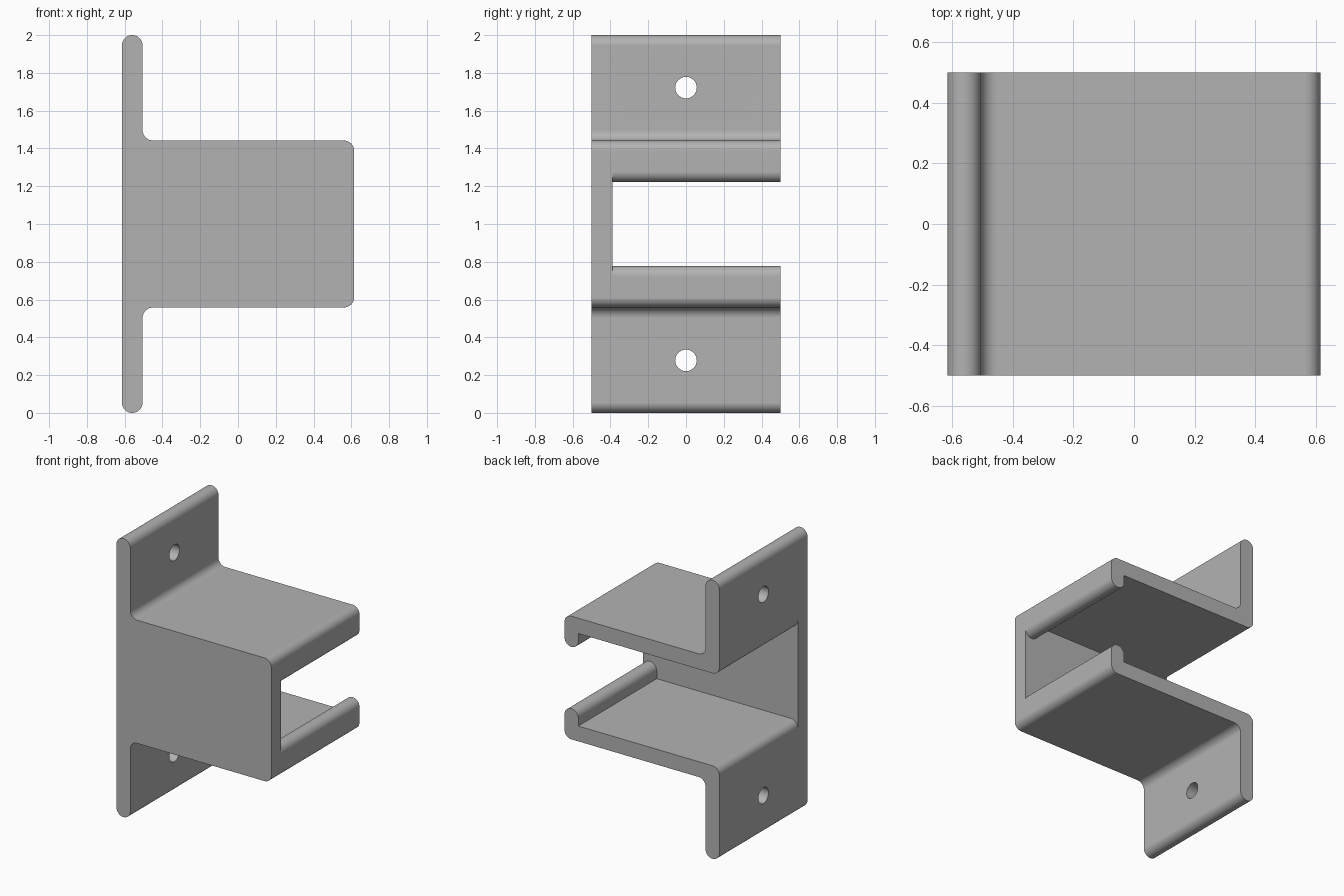
import bpy
import math
from mathutils import Vector

cube = bpy.data.objects.get("Cube")
if cube:
    bpy.data.objects.remove(cube, do_unlink=True)

# Main dimensions: sheet thickness, bend radius and half sizes
T = 0.11
R = T / 2
HX, HY, MID = 0.615, 0.5, 1.0
ARM = 0.442            # outer half height of the channel
SEGMENTS = 10

grey = bpy.data.materials.new("plain_grey")
grey.use_nodes = True
GREY = (0.45, 0.45, 0.45, 1)
grey.diffuse_color = GREY
grey.node_tree.nodes["Principled BSDF"].inputs["Base Color"].default_value = GREY


def rounded(corners):
    """Replace every (x, z, radius) corner by an arc tangent to both edges."""
    points = []
    for i, (x, z, r) in enumerate(corners):
        p = Vector((x, z))
        if r == 0:
            points.append(p)
            continue
        a = (Vector(corners[i - 1][:2]) - p).normalized()
        b = (Vector(corners[(i + 1) % len(corners)][:2]) - p).normalized()
        centre = p + (a + b) * r
        for s in range(SEGMENTS + 1):
            t = s / SEGMENTS * math.pi / 2
            q = centre - b * r * math.cos(t) - a * r * math.sin(t)
            if not points or (q - points[-1]).length > 1e-5:
                points.append(q)
    if (points[0] - points[-1]).length < 1e-5:
        points.pop()
    return points


def mirrored(upper):
    """Complete an upper half profile with its reflection about mid height."""
    lower = [(x, -z, r) for x, z, r in reversed(upper)]
    return rounded(upper + lower)


def extrude(name, profile, y0, y1):
    n = len(profile)
    verts = [(p.x, y, p.y + MID) for y in (y0, y1) for p in profile]
    faces = [tuple(range(n)), tuple(reversed(range(n, 2 * n)))]
    faces += [(i, i + n, (i + 1) % n + n, (i + 1) % n) for i in range(n)]
    mesh = bpy.data.meshes.new(name)
    mesh.from_pydata(verts, [], faces)
    mesh.materials.append(grey)
    obj = bpy.data.objects.new(name, mesh)
    bpy.context.collection.objects.link(obj)
    # Make the normals point outwards
    import bmesh
    bm = bmesh.new()
    bm.from_mesh(mesh)
    bmesh.ops.recalc_face_normals(bm, faces=bm.faces)
    bm.to_mesh(mesh)
    bm.free()
    return obj


# Outer silhouette: mounting flanges and channel body
e = R - 1e-6
bracket = extrude("bracket", mirrored([
    (-HX, 1, e), (-HX + T, 1, e), (-HX + T, ARM, R), (HX, ARM, R),
]), -HY, HY)

# Hollow of the channel, open at the back and between the two lips
hollow = extrude("hollow_cutter", mirrored([
    (-1, ARM - R, 0), (-HX, ARM - R, 0), (-HX, ARM - T, 0),
    (HX - T, ARM - T, 0), (HX - T, ARM - 2 * T, 0),
    (HX, ARM - 2 * T, 0), (HX, ARM - 3 * R, 0), (1, ARM - 3 * R, 0),
]), -HY + T, 1)
bpy.data.objects.remove(hollow, do_unlink=True)


def arc(cx, cz, start, end, steps):
    return [(cx + R * math.cos(math.radians(start + (end - start) * s / steps)),
             cz + R * math.sin(math.radians(start + (end - start) * s / steps)), 0)
            for s in range(steps + 1)]


upper = [(-1, ARM - R, 0)]
upper += arc(-HX + R, ARM - R, 180, 270, SEGMENTS)          # bend at the flange
upper += [(HX - T, ARM - T, 0)]
upper += arc(HX - R, ARM - 3 * R, 180, 360, 2 * SEGMENTS)   # rounded lip
upper += [(1, ARM - 3 * R, 0)]
hollow = extrude("hollow_cutter", mirrored(upper), -HY + T, 1)
cutters = [hollow]

# Screw holes through both flanges
for side in (-1, 1):
    bpy.ops.mesh.primitive_cylinder_add(
        vertices=40, radius=0.057, depth=0.4,
        location=(-HX + R, 0, MID + side * 0.722), rotation=(0, math.pi / 2, 0))
    hole = bpy.context.object
    hole.name = "hole_cutter"
    hole.data.materials.append(grey)
    cutters.append(hole)

bpy.ops.object.select_all(action="DESELECT")
bracket.select_set(True)
bpy.context.view_layer.objects.active = bracket
for cutter in cutters:
    cutter.hide_render = True
    mod = bracket.modifiers.new("cut", "BOOLEAN")
    mod.operation = "DIFFERENCE"
    mod.solver = "EXACT"
    mod.object = cutter
    bpy.ops.object.modifier_apply(modifier=mod.name)
    bpy.data.objects.remove(cutter, do_unlink=True)

# Smooth bends with flat walls
bpy.ops.object.shade_smooth_by_angle(angle=math.radians(30))
weighted = bracket.modifiers.new("flat_walls", "WEIGHTED_NORMAL")
weighted.keep_sharp = True
